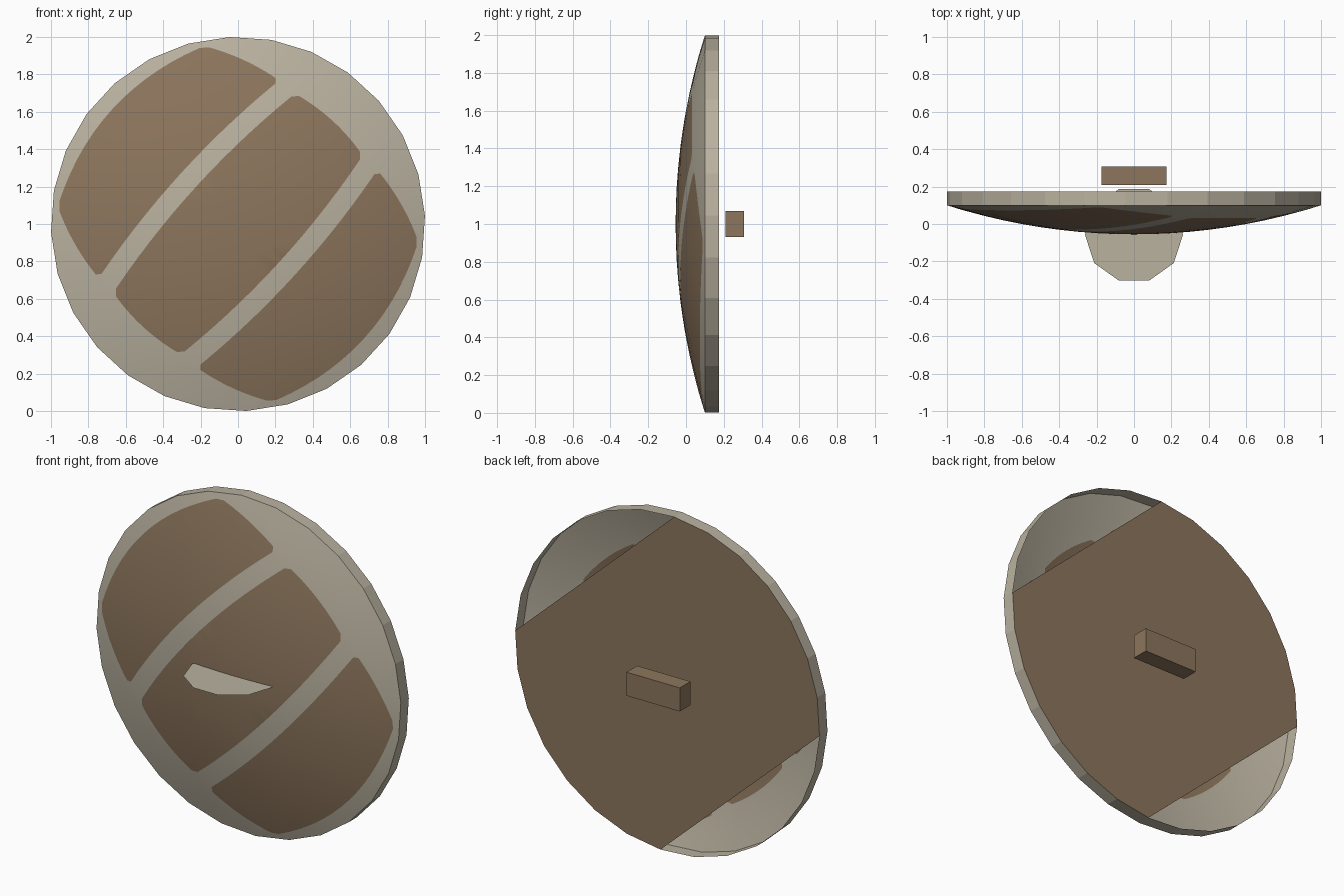
import bpy, math
from mathutils import Vector
from mathutils.geometry import delaunay_2d_cdt

if "Cube" in bpy.data.objects:
    bpy.data.objects.remove(bpy.data.objects["Cube"])

SIDES = 28
TILT = math.radians(47.6)          # direction of the stripes
RIM_FRONT, RIM_BACK, SAG = 0.10, 0.175, 0.155
SPHERE = (1 + SAG * SAG) / (2 * SAG)


def material(name, rgb):
    m = bpy.data.materials.new(name)
    m.diffuse_color = (*rgb, 1)
    m.use_nodes = True
    m.node_tree.nodes["Principled BSDF"].inputs["Base Color"].default_value = m.diffuse_color
    return m


beige = material("pale_beige", (0.49, 0.445, 0.352))
brown = material("wood_brown", (0.265, 0.18, 0.109))


def make(name, verts, faces, mats):
    me = bpy.data.meshes.new(name)
    me.from_pydata(verts, [], faces)
    for m in mats:
        me.materials.append(m)
    ob = bpy.data.objects.new(name, me)
    bpy.context.collection.objects.link(ob)
    return ob


def turn(u, v):
    c, s = math.cos(TILT), math.sin(TILT)
    return Vector((u * c - v * s, u * s + v * c))


def ring(r):
    # one corner lies at 45 degrees to the stripe direction
    return [turn(r * math.cos(a), r * math.sin(a)) for a in
            (math.pi / 4 + 2 * math.pi * i / SIDES for i in range(SIDES))]


def dome_y(p):
    r2 = min(p.length_squared, 1)
    return RIM_FRONT - SAG + SPHERE - math.sqrt(SPHERE ** 2 - r2)


def panel(corners, bulges, n=14):
    # four bowed sides with small cut corners
    pts = []
    for i in range(4):
        a, b = Vector(corners[i]), Vector(corners[(i + 1) % 4])
        d = b - a
        out = Vector((d.y, -d.x)).normalized()
        cut = 0.025 / d.length
        for k in range(n + 1):
            t = cut + (1 - 2 * cut) * k / n
            pts.append(turn(*(a + d * t + out * bulges[i] * 4 * t * (1 - t))))
    return pts


# Panel outlines, counter-clockwise in stripe coordinates
middle = panel([(-.72, -.245), (.72, -.245), (.72, .245), (-.72, .245)],
               [.055, .028, .055, .028])
upper = panel([(-.715, .355), (.715, .355), (.58, .775), (-.58, .775)],
              [-.053, .02, .135, .02])
lower = [-p for p in upper]
panels = [middle, upper, lower]

# Domed face, divided along the panel outlines
points, loops = [], []
for outline in [ring(1)] + panels:
    start = len(points)
    points += outline
    loops.append(list(range(start, len(points))))
for k in range(1, 10):
    points += ring(k / 10)
points.append(Vector((0, 0)))
co, _, tris, _, _, origin = delaunay_2d_cdt(points, [], loops, 0, 1e-5)
face = make("domed_face", [(p.x, dome_y(p), 1 + p.y) for p in co], tris,
            [beige, brown])
for poly, src in zip(face.data.polygons, origin):
    poly.material_index = 1 if any(i > 0 for i in src) else 0
    poly.use_smooth = True

# Rim wall
edge = ring(1)
make("rim", [(p.x, y, 1 + p.y) for y in (RIM_FRONT, RIM_BACK) for p in edge],
     [(i, (i + 1) % SIDES, SIDES + (i + 1) % SIDES, SIDES + i)
      for i in range(SIDES)], [beige])

# Flat back board, cut straight across both stripe ends
q = SIDES // 4
board = edge[0:q + 1] + edge[2 * q:3 * q + 1]
make("back_board", [(p.x, RIM_BACK, 1 + p.y) for p in reversed(board)],
     [tuple(range(len(board)))], [brown])

# Thin ten-sided disc through the centre
make("centre_disc", [(0.262 * math.cos(i * math.pi / 5),
                      -0.058 + 0.257 * math.sin(i * math.pi / 5), 1.0)
                     for i in range(10)], [tuple(range(10))], [beige])

# Grip block behind the board
bpy.ops.mesh.primitive_cube_add(size=1, location=(0, 0.258, 1.0))
grip = bpy.context.object
grip.name = "grip"
grip.scale = (0.35, 0.10, 0.14)
grip.data.materials.append(brown)
